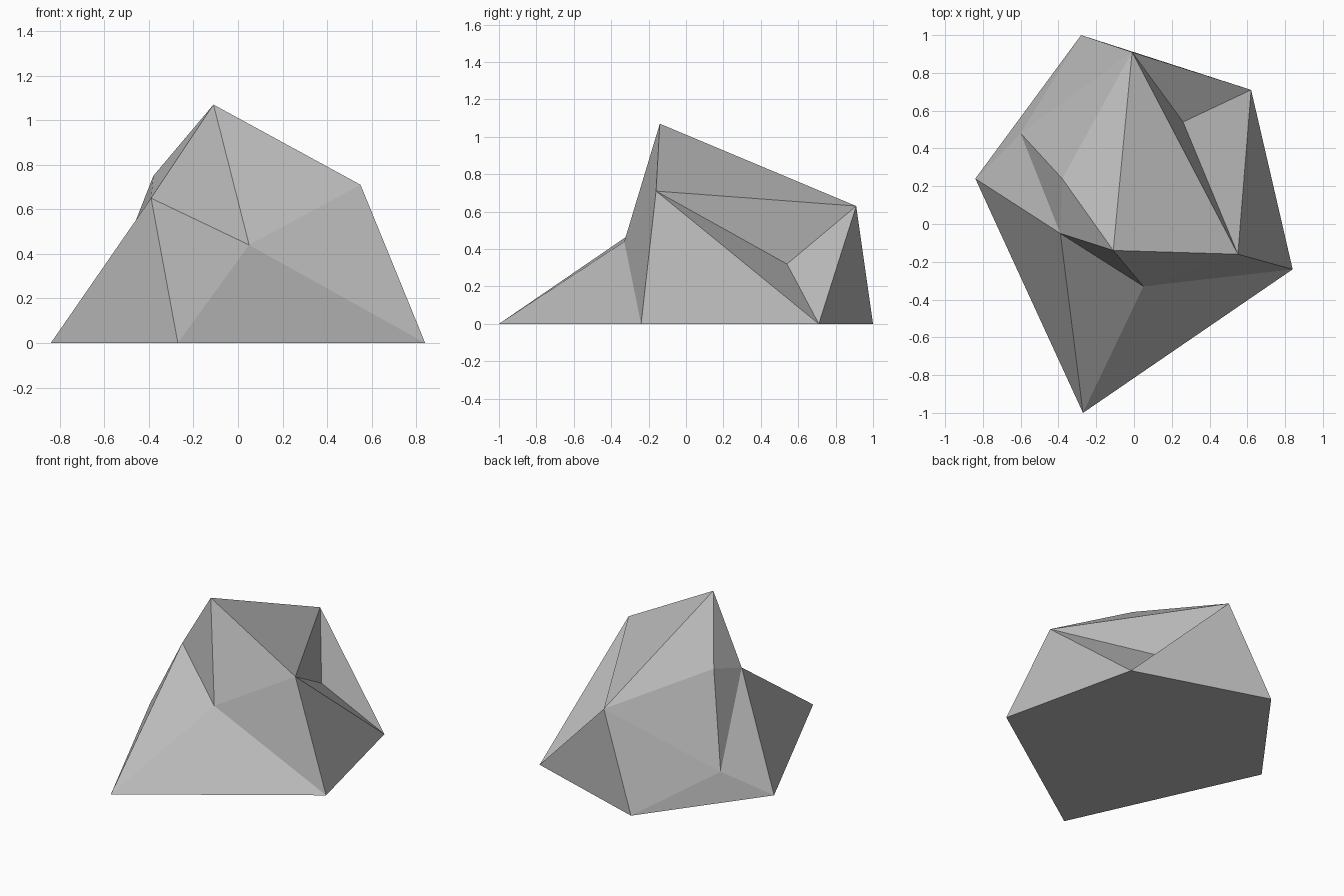
import bpy
import bmesh

default_cube = bpy.data.objects.get("Cube")
if default_cube:
    bpy.data.objects.remove(default_cube, do_unlink=True)


def make_material(name, colour):
    material = bpy.data.materials.new(name)
    material.use_nodes = True
    material.diffuse_color = colour
    shader = next(n for n in material.node_tree.nodes if n.type == "BSDF_PRINCIPLED")
    shader.inputs["Base Color"].default_value = colour
    shader.inputs["Roughness"].default_value = 0.9
    return material


# Corners of the rock: a flat five-sided foot and the chipped crown above it
corners = {
    "foot_left": (-0.84, 0.24, 0),
    "foot_front": (-0.27, -1.0, 0),
    "foot_right": (0.84, -0.24, 0),
    "foot_rear": (0.62, 0.71, 0),
    "foot_back": (-0.28, 1.0, 0),
    "peak": (-0.11, -0.14, 1.07),
    "shoulder": (0.55, -0.16, 0.71),
    "notch": (0.05, -0.33, 0.44),
    "spur": (-0.39, -0.05, 0.65),
    "tail": (-0.01, 0.91, 0.63),
    "ridge": (-0.38, 0.24, 0.75),
    "hollow": (-0.60, 0.48, 0.19),
    "dent": (0.26, 0.54, 0.32),
}

# Facets of the rock, each listed by its corners
facets = [
    # underside
    "foot_left foot_back foot_rear foot_right foot_front",
    # front
    "spur foot_left foot_front",
    "spur foot_front notch",
    "notch foot_front foot_right",
    "spur notch peak",
    "peak notch shoulder",
    "shoulder notch foot_right",
    # right side and its dent
    "shoulder foot_right foot_rear",
    "peak shoulder tail",
    "tail shoulder dent",
    "dent shoulder foot_rear",
    "tail dent foot_rear",
    # back
    "tail foot_rear foot_back",
    "hollow tail foot_back",
    "hollow foot_back foot_left",
    # left side
    "hollow foot_left spur",
    "ridge hollow spur",
    "peak ridge spur",
    "peak tail ridge",
    "ridge tail hollow",
]

bm = bmesh.new()
points = {name: bm.verts.new(place) for name, place in corners.items()}
for facet in facets:
    bm.faces.new([points[name] for name in facet.split()])
bmesh.ops.recalc_face_normals(bm, faces=bm.faces)

mesh = bpy.data.meshes.new("rock")
bm.to_mesh(mesh)
bm.free()
mesh.materials.append(make_material("stone grey", (0.5, 0.5, 0.5, 1)))

rock = bpy.data.objects.new("rock", mesh)
bpy.context.collection.objects.link(rock)
